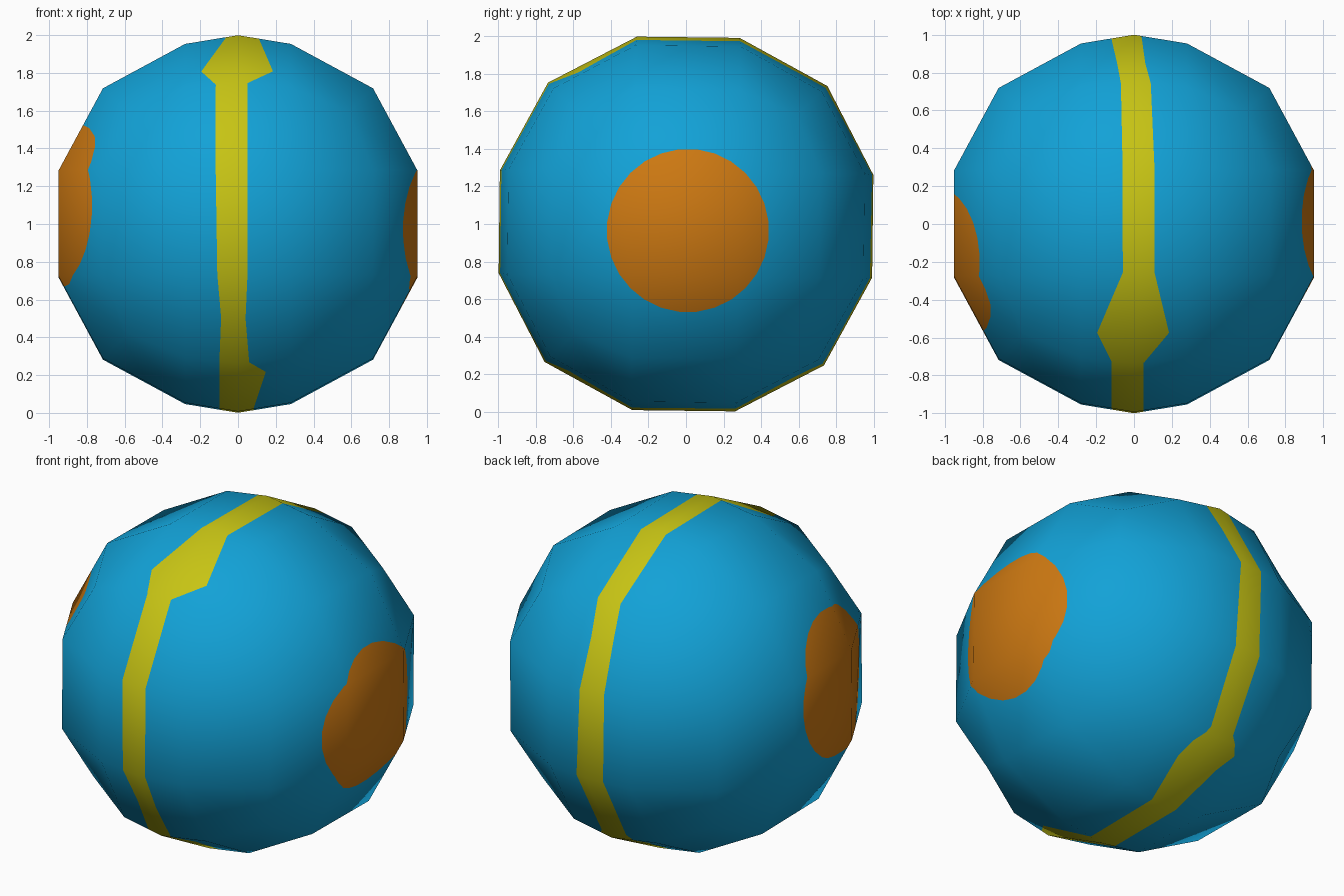
import bpy, bmesh, math
from mathutils import Vector, Matrix

if "Cube" in bpy.data.objects:
    bpy.data.objects.remove(bpy.data.objects["Cube"])


def material(name, rgb):
    m = bpy.data.materials.new(name)
    m.diffuse_color = (*rgb, 1)
    m.use_nodes = True
    m.node_tree.nodes["Principled BSDF"].inputs["Base Color"].default_value = m.diffuse_color
    return m


def cut(bm, faces, point, normal):
    """Slice the given faces with a plane."""
    geom = set(faces)
    for f in faces:
        geom.update(f.edges)
        geom.update(f.verts)
    bmesh.ops.bisect_plane(bm, geom=list(geom), dist=1e-5,
                           plane_co=point, plane_no=normal)


# Low-poly ball: a cube cut in thirds (plus a middle ring at x = 0), rounded
bm = bmesh.new()
bmesh.ops.create_cube(bm, size=2)
for axis, offsets in enumerate([(-1/3, 0, 1/3), (-1/3, 1/3), (-1/3, 1/3)]):
    n = Vector([float(i == axis) for i in range(3)])
    for o in offsets:
        cut(bm, bm.faces[:], n * o, n)

for v in bm.verts:
    outer = sum(abs(c) > 0.9 for c in v.co)      # 1 face, 2 edge, 3 corner
    middle = abs(v.co.x) < 0.01
    far = [0.996, 0.745][outer - 1] if middle else [0.95, 0.715, 0.587][outer - 1]
    near = 0.274 if middle else 0.28
    v.co = [0 if abs(c) < 0.01 else math.copysign(far if abs(c) > 0.9 else near, c)
            for c in v.co]
bmesh.ops.rotate(bm, verts=bm.verts[:], cent=(0, 0, 0),
                 matrix=Matrix.Rotation(math.radians(-0.7), 3, 'X'))
bmesh.ops.triangulate(bm, faces=bm.faces[:])

# Stripe round the ball: y, z, left x, right x (front, top, back, bottom)
stripe = [(-.99, 1.28, -.12, .05), (-.74, 1.75, -.12, .05), (-.59, 1.83, -.20, .19),
          (-.26, 2.0, -.06, .11), (.28, 1.99, -.06, .11), (.75, 1.74, -.07, .09),
          (.86, 1.54, -.09, .06), (.985, 1.27, -.12, .04), (.985, .73, -.11, .07),
          (.76, .28, -.11, .06), (.66, .22, -.20, .11), (.55, .16, -.15, .13),
          (.27, .01, -.09, .09), (-.28, .01, -.10, .08), (-.64, .20, -.10, .15),
          (-.75, .26, -.10, .06), (-.87, .50, -.09, .04), (-.985, .73, -.11, .05)]
for y, z, a, b in stripe:
    near = [f for f in bm.faces if abs(f.calc_center_median().x) < 0.5]
    cut(bm, near, (0, 0, 0), Vector((0, -(z - 1), y)))


def in_sector(f, r0, r1):
    c = f.calc_center_median()
    y0, z0, y1, z1 = r0[0], r0[1] - 1, r1[0], r1[1] - 1
    return (abs(c.x) < 0.6 and y0 * c.z - z0 * c.y < 0 and c.y * z1 - c.z * y1 < 0
            and c.y * (y0 + y1) + c.z * (z0 + z1) > 0)


for r0, r1 in zip(stripe, stripe[1:] + stripe[:1]):
    for f in bm.faces:
        if in_sector(f, r0, r1):
            f.material_index = 1
    for side, sign in ((2, 1), (3, -1)):         # keep right of left edge, left of right edge
        p0 = Vector((r0[side], r0[0], r0[1] - 1))
        p1 = Vector((r1[side], r1[0], r1[1] - 1))
        n = p0.cross(p1).normalized()
        if n.x * sign < 0:
            n = -n
        cut(bm, [f for f in bm.faces if f.material_index == 1 and in_sector(f, r0, r1)],
            (0, 0, 0), n)
        for f in bm.faces:
            if (f.material_index == 1 and in_sector(f, r0, r1)
                    and f.calc_center_median().dot(n) < 0):
                f.material_index = 0

# Round patches on both sides: side, centre y, centre z, radius y, radius z
for s, cy, cz, ry, rz in ((1, .01, -.035, .43, .433), (-1, -.205, .095, .40, .435)):
    index = 2 if s > 0 else 3
    for f in bm.faces:
        if f.calc_center_median().x * s > 0.45:
            f.material_index = index
    for i in range(28):
        t = i * math.tau / 28
        p = Vector((0, cy + ry * math.cos(t), cz + rz * math.sin(t)))
        n = Vector((0, math.cos(t) / ry, math.sin(t) / rz)).normalized()
        cut(bm, [f for f in bm.faces if f.material_index == index], p, n)
        for f in bm.faces:
            if f.material_index == index and (f.calc_center_median() - p).dot(n) > 0:
                f.material_index = 0
for f in bm.faces:
    f.material_index = min(f.material_index, 2)
    f.smooth = True

bmesh.ops.recalc_face_normals(bm, faces=bm.faces[:])
mesh = bpy.data.meshes.new("ball")
bm.to_mesh(mesh)
bm.free()
for m in (material("blue", (.006, .36, .68)), material("yellow", (.57, .55, .007)),
          material("orange", (.61, .19, .006))):
    mesh.materials.append(m)
# Smooth round shading over the flat facets
mesh.normals_split_custom_set_from_vertices([v.co.normalized() for v in mesh.vertices])
ball = bpy.data.objects.new("ball", mesh)
ball.location.z = 1
bpy.context.collection.objects.link(ball)
